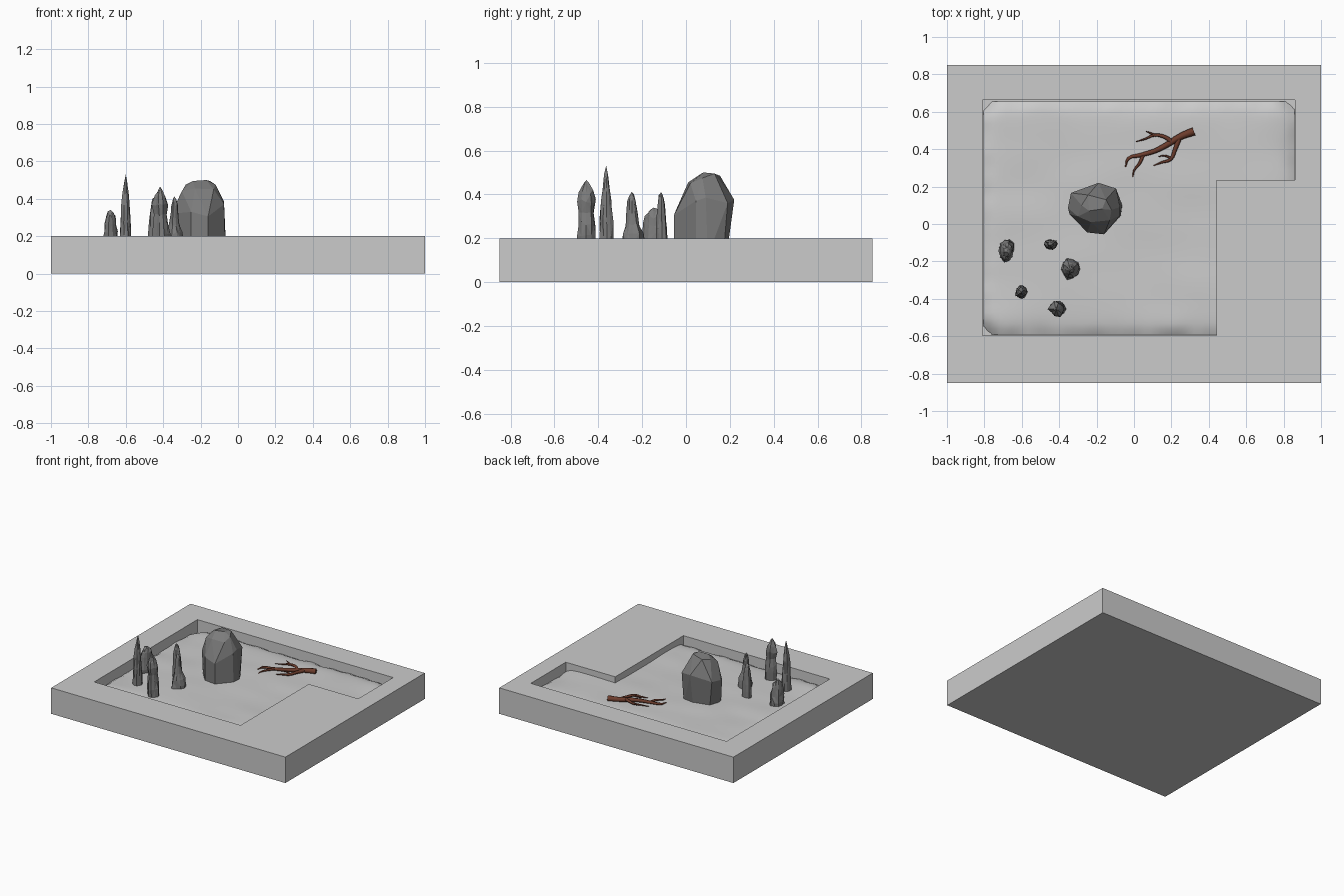
import bpy, bmesh, math, random
from mathutils import Vector, noise

if "Cube" in bpy.data.objects:
    bpy.data.objects.remove(bpy.data.objects["Cube"])


def material(name, rgb):
    m = bpy.data.materials.new(name)
    m.diffuse_color = (*rgb, 1)
    m.use_nodes = True
    m.node_tree.nodes["Principled BSDF"].inputs["Base Color"].default_value = m.diffuse_color
    return m


STONE = material("dark_stone", (0.2, 0.2, 0.2))
BARK = material("bark", (0.15, 0.045, 0.025))


def finish(bm, name, mat=None, smooth=False):
    bmesh.ops.recalc_face_normals(bm, faces=bm.faces[:])
    me = bpy.data.meshes.new(name)
    bm.to_mesh(me)
    bm.free()
    ob = bpy.data.objects.new(name, me)
    bpy.context.collection.objects.link(ob)
    if mat:
        me.materials.append(mat)
    for p in me.polygons:
        p.use_smooth = smooth
    return ob


def prism(name, outline, z0, z1):
    bm = bmesh.new()
    f = bm.faces.new([bm.verts.new((x, y, z0)) for x, y in outline])
    up = bmesh.ops.extrude_face_region(bm, geom=[f])["geom"]
    for v in up:
        if isinstance(v, bmesh.types.BMVert):
            v.co.z = z1
    # extruding leaves the bottom cap in place or removes it: make sure it exists
    bmesh.ops.holes_fill(bm, edges=[e for e in bm.edges if e.is_boundary])
    return finish(bm, name)


# base slab with an L-shaped pit
X0, X1, XN = -0.81, 0.862, 0.44
Y0, Y1, YN = -0.597, 0.662, 0.235
slab = prism("base_slab", [(-1, -.85), (1, -.85), (1, .85), (-1, .85)], 0, 0.2)
cutter = prism("pit_cutter", [(X0, Y0), (XN, Y0), (XN, YN), (X1, YN), (X1, Y1), (X0, Y1)], 0.1, 0.3)
cutter.hide_render = True
mod = slab.modifiers.new("pit", "BOOLEAN")
mod.operation = "DIFFERENCE"
mod.solver = "EXACT"
mod.object = cutter
bpy.context.view_layer.objects.active = slab
bpy.ops.object.modifier_apply(modifier=mod.name)
bpy.data.objects.remove(cutter)


# sand filling the pit, dipping at the walls and outer corners
def sand_z(x, y):
    edge = min(x - X0, X1 - x, y - Y0, Y1 - y)
    z = 0.152 + 0.006 * noise.noise(Vector((x * 3, y * 5, 0.4)))
    z -= 0.028 * math.exp(-edge / 0.035) * (1 + 0.5 * noise.noise(Vector((x * 9, y * 9, 2))))
    for cx, cy in ((X0, Y0), (X0, Y1), (X1, Y1)):
        z -= 0.06 * math.exp(-(math.hypot(x - cx, y - cy) / 0.06) ** 2)
    return z


def steps(a, b, n):
    return [a + (b - a) * i / n for i in range(n)]


xs = steps(X0 + .006, XN, 42) + steps(XN, X1 - .004, 14) + [X1 - .004]
ys = steps(Y0 + .006, YN, 28) + steps(YN, Y1 - .006, 14) + [Y1 - .006]
bm = bmesh.new()
grid = {}
for i, x in enumerate(xs):
    for j, y in enumerate(ys):
        if i <= 42 or j >= 28:
            grid[i, j] = bm.verts.new((x, y, sand_z(x, y)))
for i, j in list(grid):
    quad = [(i, j), (i + 1, j), (i + 1, j + 1), (i, j + 1)]
    if all(q in grid for q in quad):
        bm.faces.new([grid[q] for q in quad])
finish(bm, "sand", smooth=True)

# large faceted boulder
bm = bmesh.new()
for p in [(-.28, .10, .475), (-.245, .155, .485), (-.15, .13, .495), (-.12, .075, .475),
          (-.24, .07, .495), (-.17, .08, .5), (-.23, .01, .455), (-.13, .02, .45),
          (-.353, .085, .33), (-.337, .166, .34), (-.19, .22, .375), (-.096, .19, .36),
          (-.075, .09, .385), (-.075, .045, .37), (-.16, -.055, .305), (-.25, -.045, .33),
          (-.345, .053, .32), (-.30, .04, .44),
          (-.335, .08, .12), (-.31, .155, .12), (-.19, .185, .12), (-.10, .17, .12),
          (-.063, .10, .12), (-.07, .045, .12), (-.16, -.055, .12), (-.25, -.045, .12),
          (-.33, .045, .12)]:
    bm.verts.new(p)
hull = bmesh.ops.convex_hull(bm, input=bm.verts[:])
loose = [v for v in bm.verts if not v.link_faces]
bmesh.ops.delete(bm, geom=loose, context="VERTS")
bmesh.ops.dissolve_limit(bm, angle_limit=math.radians(6), verts=bm.verts[:], edges=bm.edges[:])
finish(bm, "boulder", STONE)


# craggy standing stones: irregular rings closing to a point
def standing_stone(name, x, y, top, rx, ry, tip, profile, seed):
    rnd = random.Random(seed)
    bm = bmesh.new()
    n, rings = 10, []
    ridge = [rnd.uniform(0.78, 1.08) for _ in range(n)]
    for t, r in profile:
        z = 0.12 + t * (top - 0.12)
        ring = []
        for k in range(n):
            a = math.tau * k / n
            q = r * ridge[k] * rnd.uniform(0.88, 1.1)
            ring.append(bm.verts.new((x + tip[0] * t + rx * q * math.cos(a),
                                      y + tip[1] * t + ry * q * math.sin(a),
                                      z + rnd.uniform(-.01, .01) * (t > 0))))
        rings.append(ring)
    for a, b in zip(rings, rings[1:]):
        for k in range(n):
            m = (k + 1) % n
            bm.faces.new((a[k], a[m], b[m], b[k]))
    apex = bm.verts.new((x + tip[0], y + tip[1], top))
    for k in range(n):
        bm.faces.new((rings[-1][k], rings[-1][(k + 1) % n], apex))
    bm.faces.new(rings[0])
    bmesh.ops.triangulate(bm, faces=bm.faces[:])
    finish(bm, name, STONE)


SLIM = [(0, 1.05), (.2, .97), (.4, .9), (.58, .75), (.75, .55), (.9, .28)]
FLARED = [(0, 1.08), (.16, 1.05), (.32, .9), (.5, .6), (.68, .45), (.84, .38), (.95, .22)]
BLUNT = [(0, 1.05), (.25, 1), (.45, .92), (.65, .8), (.82, .66), (.94, .4)]
BULGED = [(0, 1), (.25, 1.05), (.42, .95), (.55, .8), (.72, 1), (.84, .75), (.94, .3)]
standing_stone("stone_low", -.68, -.14, .34, .045, .064, (0, -.01), BLUNT, 1)
standing_stone("stone_thin", -.445, -.108, .41, .035, .03, (0, -.005), BLUNT, 2)
standing_stone("stone_flared", -.34, -.24, .412, .054, .056, (0, -.008), FLARED, 3)
standing_stone("stone_tall", -.60, -.36, .53, .036, .036, (0, -.004), SLIM, 4)
standing_stone("stone_bulged", -.405, -.455, .465, .042, .042, (-.012, 0), BULGED, 5)

# fallen branch: tapered, forking tubes (x, y, z, radius)
limbs = [
    [(.32, .495, .165, .022), (.25, .468, .165, .018), (.17, .42, .166, .015), (.11, .39, .164, .013),
     (.03, .367, .16, .011), (-.03, .35, .16, .008), (-.045, .305, .158, .003)],
    [(.05, .372, .16, .010), (.03, .325, .165, .008), (.0, .285, .16, .005), (-.005, .252, .155, .002)],
    [(.2, .44, .168, .013), (.165, .465, .175, .010), (.11, .475, .172, .008), (.06, .455, .168, .005),
     (.01, .44, .165, .002)],
    [(.12, .472, .172, .007), (.09, .485, .178, .005), (.065, .495, .18, .002)],
    [(.24, .455, .166, .014), (.22, .4, .168, .011), (.195, .345, .166, .009), (.15, .33, .16, .006),
     (.105, .312, .156, .002)],
    [(.2, .35, .165, .007), (.165, .365, .17, .005), (.13, .36, .168, .002)],
]
cu = bpy.data.curves.new("branch", "CURVE")
cu.dimensions = "3D"
cu.bevel_depth = 1.0
cu.bevel_resolution = 1
cu.resolution_u = 3
cu.use_fill_caps = True
for limb in limbs:
    s = cu.splines.new("BEZIER")
    s.bezier_points.add(len(limb) - 1)
    for bp, (x, y, z, r) in zip(s.bezier_points, limb):
        bp.co = (x, y, z)
        bp.radius = r
        bp.handle_left_type = bp.handle_right_type = "AUTO"
cu.materials.append(BARK)
bpy.context.collection.objects.link(bpy.data.objects.new("branch", cu))
